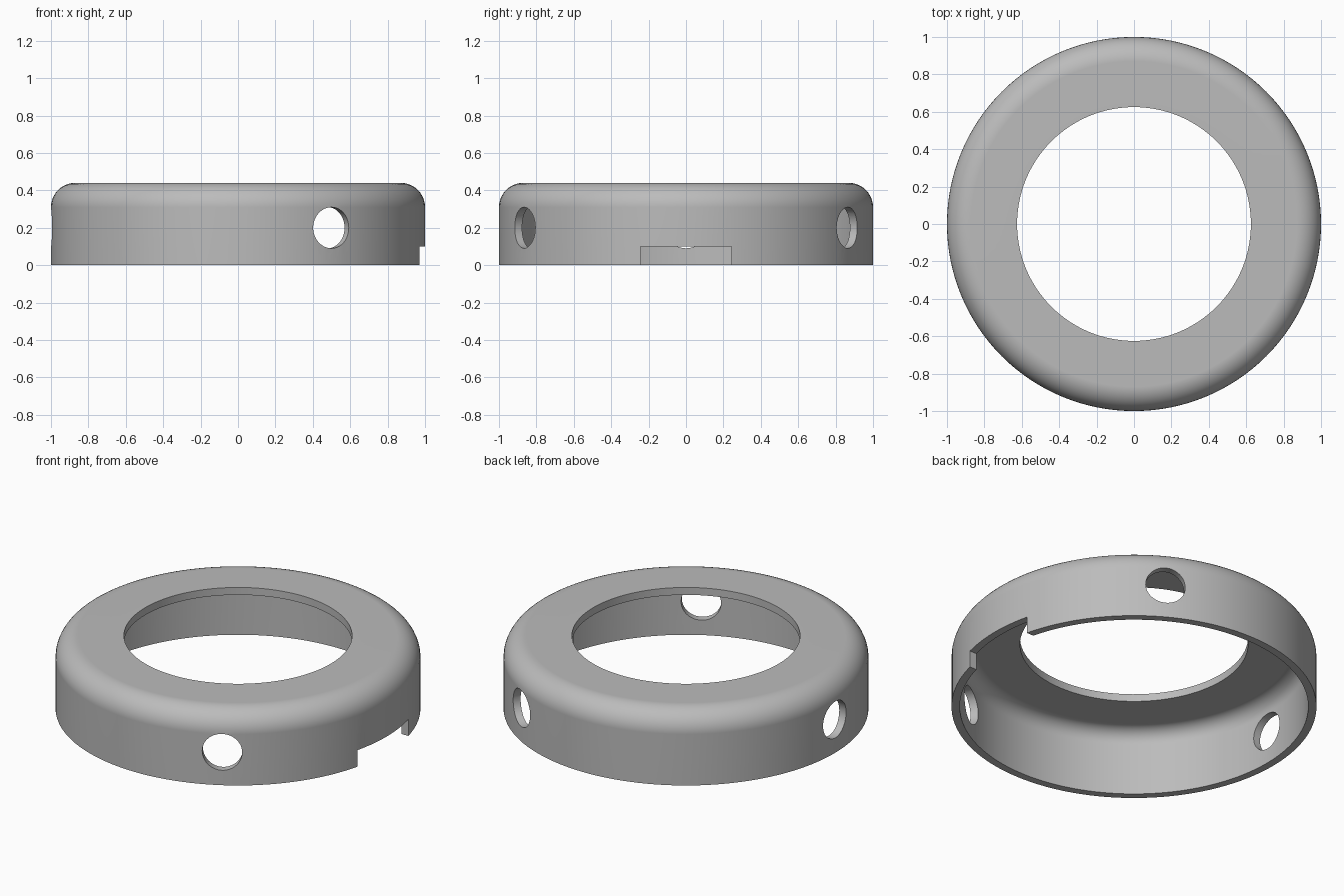
import bpy
import bmesh
from math import sin, cos, pi, radians
from mathutils import Matrix

cube = bpy.data.objects.get("Cube")
if cube:
    bpy.data.objects.remove(cube, do_unlink=True)

HEIGHT, WALL, FILLET = 0.44, 0.045, 0.13
OPENING = 0.625
SEGMENTS = 128

grey = bpy.data.materials.new("plain grey")
grey.use_nodes = True
colour = (0.5, 0.5, 0.5, 1)
grey.diffuse_color = colour
grey.node_tree.nodes["Principled BSDF"].inputs["Base Color"].default_value = colour


def make_object(name, bm):
    bmesh.ops.recalc_face_normals(bm, faces=bm.faces)
    mesh = bpy.data.meshes.new(name)
    bm.to_mesh(mesh)
    bm.free()
    mesh.materials.append(grey)
    obj = bpy.data.objects.new(name, mesh)
    bpy.context.collection.objects.link(obj)
    return obj


def corner(radius, steps=10):
    """Quarter round from the vertical wall to the flat top."""
    return [(1 - FILLET + radius * cos(i / steps * pi / 2),
             HEIGHT - FILLET + radius * sin(i / steps * pi / 2))
            for i in range(steps + 1)]


# Hollow cap: closed cross-section revolved around z
profile = [(1, 0)] + corner(FILLET)
profile += [(OPENING, HEIGHT), (OPENING, HEIGHT - WALL)]
profile += corner(FILLET - WALL)[::-1] + [(1 - WALL, 0)]

bm = bmesh.new()
rings = []
for s in range(SEGMENTS):
    a = 2 * pi * s / SEGMENTS
    rings.append([bm.verts.new((r * cos(a), r * sin(a), z)) for r, z in profile])
for s, ring in enumerate(rings):
    following = rings[(s + 1) % SEGMENTS]
    for i in range(len(profile)):
        j = (i + 1) % len(profile)
        bm.faces.new((ring[i], following[i], following[j], ring[j]))
cap = make_object("ring_cap", bm)

# Cutters: three radial screw holes and a notch in the lower rim
cutters = []
for angle in (-60, 60, 180):
    bm = bmesh.new()
    place = (Matrix.Rotation(radians(angle), 4, 'Z')
             @ Matrix.Translation((1, 0, 0.2))
             @ Matrix.Rotation(pi / 2, 4, 'Y'))
    bmesh.ops.create_cone(bm, cap_ends=True, segments=48, radius1=0.11,
                          radius2=0.11, depth=0.4, matrix=place)
    cutters.append(make_object("hole_cutter", bm))
bm = bmesh.new()
bmesh.ops.create_cube(bm, size=1, matrix=Matrix.Translation((1, 0, 0))
                      @ Matrix.Diagonal((0.4, 0.485, 0.2, 1)))
cutters.append(make_object("notch_cutter", bm))

bpy.ops.object.select_all(action='DESELECT')
cap.select_set(True)
bpy.context.view_layer.objects.active = cap
for cutter in cutters:
    cutter.hide_render = True
    mod = cap.modifiers.new("cut", 'BOOLEAN')
    mod.operation = 'DIFFERENCE'
    mod.solver = 'EXACT'
    mod.object = cutter
    bpy.ops.object.modifier_apply(modifier=mod.name)
    bpy.data.objects.remove(cutter, do_unlink=True)

# Smooth shading with crisp rims
bpy.ops.object.shade_smooth_by_angle(angle=radians(30))
weighted = cap.modifiers.new("weighted_normals", 'WEIGHTED_NORMAL')
weighted.keep_sharp = True
